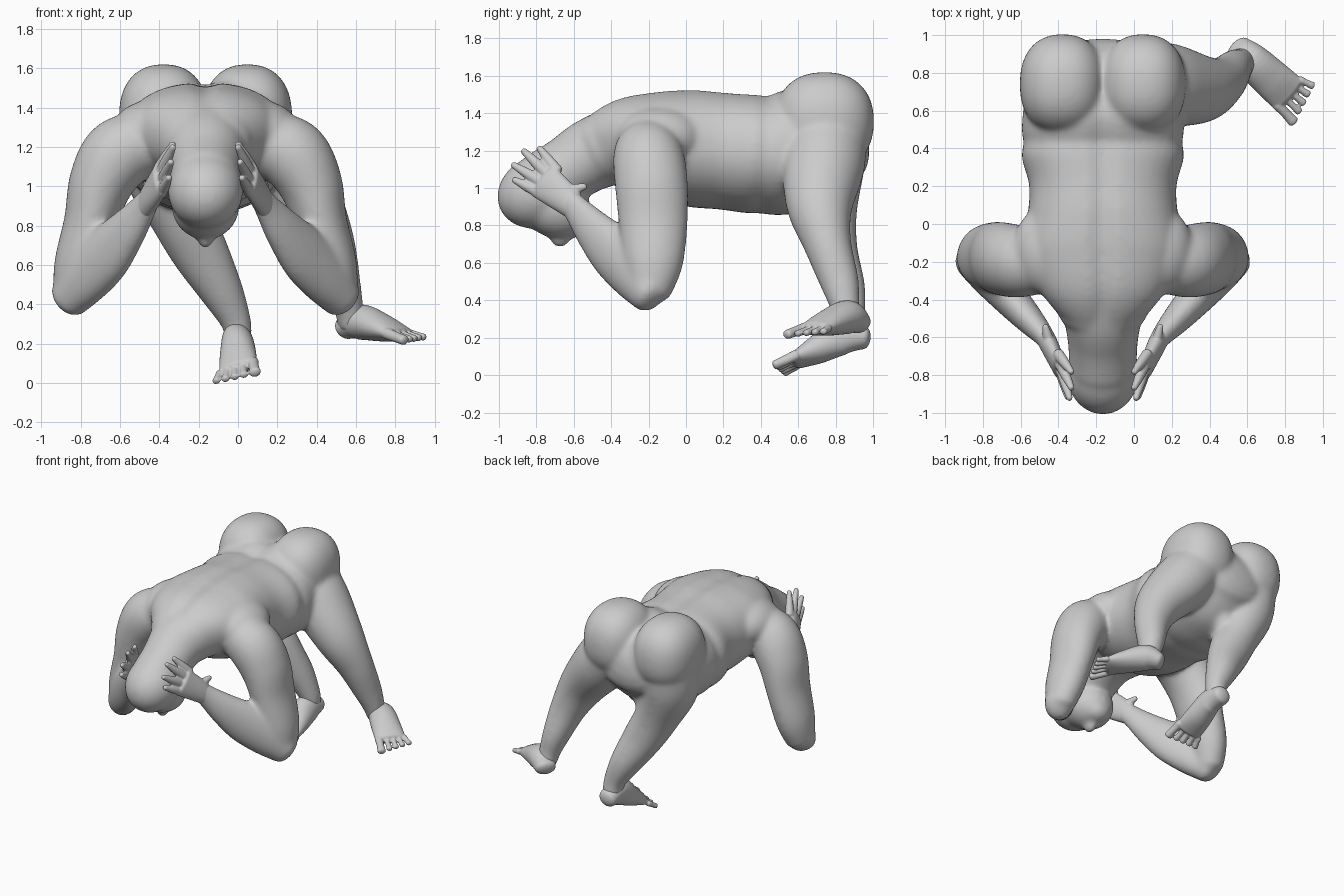
import bpy, bmesh, math
from mathutils import Vector, Matrix

if "Cube" in bpy.data.objects:
    bpy.data.objects.remove(bpy.data.objects["Cube"])

CX = -0.165            # body symmetry plane
SEG = 40


def mirror(p):
    return (2 * CX - p[0], p[1], p[2])


def spline(keys, sub=6):
    # Catmull-Rom through (point, half width, half height) keys
    k = [Vector((*p, a, b)) for p, a, b in keys]
    out = []
    for i in range(len(k) - 1):
        p0, p1, p2, p3 = k[max(i - 1, 0)], k[i], k[i + 1], k[min(i + 2, len(k) - 1)]
        for s in range(sub):
            t = s / sub
            out.append(0.5 * (2 * p1 + (p2 - p0) * t + (2 * p0 - 5 * p1 + 4 * p2 - p3) * t * t
                              + (3 * p1 - p0 - 3 * p2 + p3) * t ** 3))
    return out + [k[-1]]


def power_of(v, e):
    return math.copysign(abs(v) ** e, v)


def tube(bm, keys, ref=(1, 0, 0), power=2.0, groove=0.0):
    # rounded-end loft; half width runs along ref
    pts = spline(keys)
    pos = [Vector(v[:3]) for v in pts]
    ref = Vector(ref)
    n = len(pts)
    rings = []

    def ring(c, t, a, b):
        u = (ref - t * ref.dot(t)).normalized()
        w = t.cross(u)
        vs = []
        for j in range(SEG):
            an = 2 * math.pi * j / SEG
            e = 2 / power if math.sin(an) > 0 else 1
            x = power_of(math.cos(an), e) * a
            y = power_of(math.sin(an), e) * b
            if y > 0:
                y -= groove * math.exp(-(x / 0.045) ** 2)
            vs.append(bm.verts.new(c + u * x + w * y))
        rings.append(vs)

    tan = [(pos[min(i + 1, n - 1)] - pos[max(i - 1, 0)]).normalized() for i in range(n)]
    caps = [math.radians(d) for d in (80, 60, 40, 20)]
    r0, r1 = min(pts[0][3:]), min(pts[-1][3:])
    for d in caps:
        ring(pos[0] - tan[0] * r0 * 0.6 * math.sin(d), tan[0], pts[0][3] * math.cos(d), pts[0][4] * math.cos(d))
    for i in range(n):
        ring(pos[i], tan[i], pts[i][3], pts[i][4])
    for d in reversed(caps):
        ring(pos[-1] + tan[-1] * r1 * 0.6 * math.sin(d), tan[-1], pts[-1][3] * math.cos(d), pts[-1][4] * math.cos(d))
    for A, B in zip(rings, rings[1:]):
        for j in range(SEG):
            bm.faces.new((A[j], A[(j + 1) % SEG], B[(j + 1) % SEG], B[j]))
    bm.faces.new(rings[0][::-1])
    bm.faces.new(rings[-1])


def ball(bm, c, r, tilt=0, power=2.0):
    # ellipsoid, boxier as power grows
    vs = bmesh.ops.create_uvsphere(bm, u_segments=40, v_segments=24, radius=1)['verts']
    m = Matrix.Translation(c) @ Matrix.Rotation(math.radians(tilt), 4, 'X') @ Matrix.Diagonal((*r, 1))
    for v in vs:
        k = sum(abs(x) ** power for x in v.co) ** (-1 / power)
        v.co = m @ (v.co * k)


def fuse(name, bm, voxel, smooth):
    # melt overlapping volumes into one smooth skin
    bmesh.ops.recalc_face_normals(bm, faces=bm.faces)
    me = bpy.data.meshes.new(name)
    bm.to_mesh(me)
    bm.free()
    ob = bpy.data.objects.new(name, me)
    bpy.context.collection.objects.link(ob)
    r = ob.modifiers.new("skin", 'REMESH')
    r.mode, r.voxel_size, r.use_smooth_shade = 'VOXEL', voxel, True
    s = ob.modifiers.new("soften", 'SMOOTH')
    s.factor, s.iterations = 0.5, smooth
    return ob


body = bmesh.new()

# torso, rear to front
torso = [(0.82, 1.27, .33, .25), (0.66, 1.22, .41, .33), (0.5, 1.18, .43, .325), (0.43, 1.18, .42, .315),
         (0.35, 1.185, .43, .32), (0.2, 1.2, .39, .315), (0.03, 1.215, .40, .315), (-0.15, 1.24, .42, .285),
         (-0.31, 1.25, .36, .24), (-0.46, 1.2, .24, .2)]
tube(body, [((CX, y, z), a, b) for y, z, a, b in torso], power=2.3, groove=0.025)

# neck and head
tube(body, [((CX, -0.34, 1.24), .28, .21), ((CX, -0.5, 1.18), .21, .195),
            ((CX, -0.63, 1.1), .185, .18), ((CX, -0.76, 1.02), .18, .18)])
ball(body, (CX, -0.79, 0.98), (.192, .225, .19), 25)
ball(body, (CX, -0.70, 0.90), (.172, .20, .165), -25)
ball(body, (CX, -0.60, 0.82), (.10, .09, .085))
ball(body, (CX, -0.67, 0.745), (.042, .06, .065), -25)

# buttocks, crotch and shoulder blades
for s in (-1, 1):
    ball(body, (CX + s * 0.213, 0.74, 1.355), (.227, .265, .265), 0, 2.3)
    ball(body, (CX + s * 0.28, -0.14, 1.27), (.2, .24, .165))
ball(body, (CX, 0.75, 0.97), (.07, .09, .11))

# arms
upper = [((.12, -.2, 1.22), .16, .16), ((.27, -.2, 1.165), .185, .19), ((.365, -.185, 1.02), .165, .195),
         ((.42, -.175, .82), .135, .185), ((.48, -.175, .6), .125, .16), ((.51, -.19, .45), .1, .115)]
fore = [((.53, -.19, .43), .11, .095), ((.44, -.28, .54), .145, .1), ((.33, -.39, .66), .15, .095),
        ((.23, -.5, .78), .115, .078), ((.15, -.59, .89), .08, .057), ((.11, -.65, .95), .07, .045)]
for side in (lambda p: p, mirror):
    tube(body, [(side(p), a, b) for p, a, b in upper])
    tube(body, [(side(p), a, b) for p, a, b in fore], ref=(0, 0, 1))

# legs: one stepping out, one tucked under
tube(body, [((.06, .76, 1.28), .2, .21), ((.19, .735, 1.12), .205, .22), ((.36, .715, .91), .17, .18),
            ((.465, .755, .71), .13, .13), ((.53, .82, .5), .095, .105), ((.565, .85, .37), .075, .08),
            ((.575, .87, .3), .07, .075)])
tube(body, [((-.39, .76, 1.28), .2, .21), ((-.38, .735, 1.08), .2, .215), ((-.29, .75, .85), .16, .165),
            ((-.19, .79, .66), .145, .13), ((-.08, .85, .46), .11, .11), ((-.01, .88, .31), .078, .08),
            ((.0, .89, .23), .07, .075)])
fuse("body", body, 0.013, 24)

# hands with spread fingers
fingers = [((.06, -.77, .97), (.02, -.92, 1.045)), ((.055, -.77, 1.03), (.01, -.925, 1.125)),
           ((.06, -.74, 1.075), (.0, -.87, 1.2)), ((.07, -.69, 1.09), (.0, -.785, 1.215)),
           ((.115, -.64, .98), (.14, -.54, 1.01))]
for name, side in (("left_hand", lambda p: p), ("right_hand", mirror)):
    bm = bmesh.new()
    tube(bm, [(side(p), a, b) for p, a, b in (
        ((.14, -.6, .9), .07, .05), ((.11, -.66, .955), .085, .048), ((.065, -.76, 1.035), .1, .038))],
        ref=(0, .3, 1))
    for base, tip in fingers:
        mid = tuple((a + b) / 2 for a, b in zip(base, tip))
        tube(bm, [(side(base), .034, .03), (side(mid), .028, .026), (side(tip), .017, .016)], ref=(0, .3, 1))
    fuse(name, bm, 0.006, 6)


# feet with toes
def foot(name, keys, across):
    bm = bmesh.new()
    tube(bm, keys, ref=across)
    ball_of_foot, prev = Vector(keys[-1][0]), Vector(keys[-2][0])
    d = (ball_of_foot - prev).normalized()
    across = Vector(across).normalized()
    for i in range(5):
        r = 0.03 if i == 0 else 0.021
        base = ball_of_foot + across * (0.08 - (0.052 + 0.042 * (i - 1) if i else 0))
        tip = base + d * (0.125 - 0.014 * i) + across * (0.012 - 0.008 * i)
        tube(bm, [(base, r, r), ((base + tip) / 2, r * .85, r * .9), (tip, r, r * .85)], ref=across)
    fuse(name, bm, 0.006, 5)


foot("left_foot", [((.55, .925, .28), .075, .06), ((.62, .865, .31), .095, .09),
                   ((.73, .765, .28), .105, .07), ((.815, .69, .25), .108, .04)], (-.68, -.73, 0))
foot("right_foot", [((.0, .95, .2), .068, .062), ((.0, .83, .205), .08, .1),
                    ((.0, .7, .135), .095, .075), ((.0, .59, .08), .1, .04)], (1, 0, .35))
